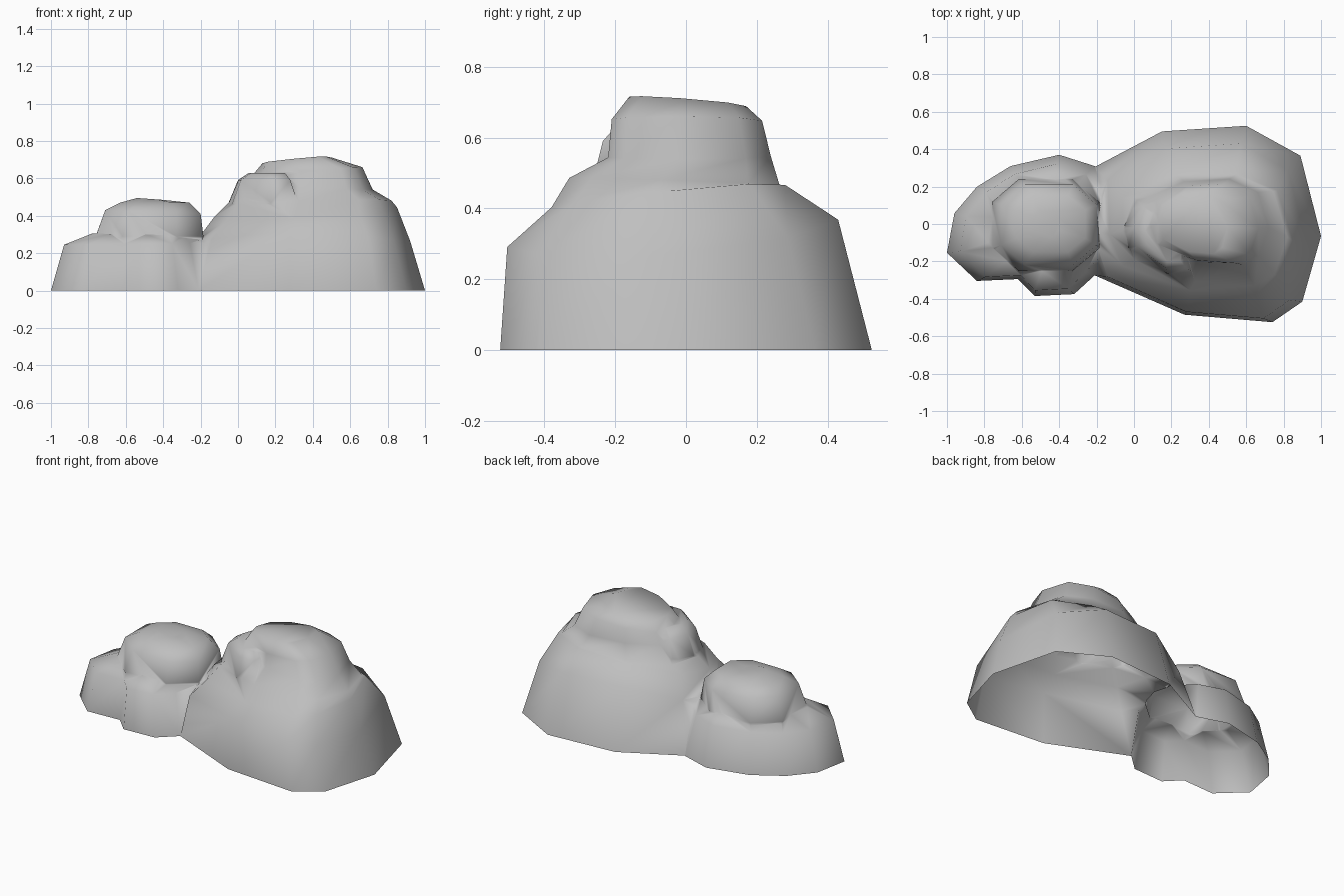
import bpy, bmesh

cube = bpy.data.objects.get("Cube")
if cube:
    bpy.data.objects.remove(cube, do_unlink=True)

stone = bpy.data.materials.new("stone_grey")
stone.use_nodes = True
stone.diffuse_color = (0.52, 0.52, 0.52, 1)
stone.node_tree.nodes["Principled BSDF"].inputs["Base Color"].default_value = stone.diffuse_color


def mound(name, outline, levels):
    """Stack copies of an outline, each fitted to a box (x0, x1, y0, y1, z, tilt_x, tilt_y, bow)."""
    xs, ys = zip(*outline)
    unit = [((x - min(xs)) / (max(xs) - min(xs)), (y - min(ys)) / (max(ys) - min(ys)))
            for x, y in outline]
    bm = bmesh.new()
    rings = []
    for x0, x1, y0, y1, z, tilt_x, tilt_y, bow in levels:
        ring = []
        for u, v in unit:
            across, along = 2 * u - 1, 2 * v - 1
            height = z + tilt_x * across + tilt_y * along - bow * across ** 2
            ring.append(bm.verts.new((x0 + u * (x1 - x0), y0 + v * (y1 - y0), height)))
        rings.append(ring)
    count = len(outline)
    for low, high in zip(rings, rings[1:]):
        for i in range(count):
            j = (i + 1) % count
            bm.faces.new((low[i], low[j], high[j], high[i]))
    bm.faces.new(rings[-1])
    bm.faces.new(rings[0][::-1])
    bmesh.ops.recalc_face_normals(bm, faces=bm.faces)
    mesh = bpy.data.meshes.new(name)
    bm.to_mesh(mesh)
    bm.free()
    mesh.materials.append(stone)
    obj = bpy.data.objects.new(name, mesh)
    bpy.context.collection.objects.link(obj)
    return obj


# Tall boulder with a stepped crown
large = mound("boulder_cluster",
    [(1, -.06), (.89, .37), (.6, .53), (.15, .5), (-.21, .31), (-.3, 0),
     (-.21, -.27), (.27, -.48), (.74, -.52), (.9, -.41)],
    [(-.3, 1, -.525, .525, 0, 0, 0, 0),
     (-.22, .92, -.505, .43, .35, 0, .03, .08),
     (-.13, .85, -.38, .28, .42, .03, .035, 0),
     (-.06, .82, -.33, .265, .47, .01, -.01, 0),
     (.03, .72, -.22, .24, .55, -.01, 0, 0),
     (.08, .665, -.21, .215, .64, .02, 0, 0),
     (.13, .5, -.16, .17, .695, .015, -.012, 0)])

# Low ledge around the foot of the dome
ledge = mound("low_ledge",
    [(-.05, .15), (-.21, .31), (-.4, .37), (-.66, .31), (-.84, .2), (-.96, .06),
     (-1, -.15), (-.84, -.3), (-.62, -.29), (-.53, -.38), (-.32, -.37),
     (-.21, -.27), (-.05, -.1)],
    [(-1, -.05, -.385, .37, 0, 0, 0, 0),
     (-.93, -.12, -.355, .32, .25, .005, 0, 0),
     (-.78, -.2, -.25, .24, .3, -.005, 0, 0)])

# Rounded dome
dome = mound("dome",
    [(2, -1), (2, 1), (1, 2), (-1, 2), (-2, 1), (-2, -1), (-1, -2), (1, -2)],
    [(-.7, -.25, -.2, .2, .1, 0, 0, 0),
     (-.76, -.185, -.25, .24, .29, 0, 0, 0),
     (-.71, -.2, -.22, .21, .42, -.01, 0, 0),
     (-.63, -.26, -.15, .15, .47, 0, 0, 0),
     (-.54, -.4, -.07, .07, .49, -.005, 0, 0)])

# Angular knob on the shoulder of the tall boulder
knob = mound("shoulder_knob",
    [(.3, -.26), (.3, .1), (.15, .18), (0, .14), (-.06, 0), (-.04, -.12), (.16, -.26)],
    [(.02, .3, -.22, .14, .3, 0, 0, 0),
     (-.05, .32, -.265, .17, .47, 0, 0, 0),
     (0, .28, -.235, .13, .59, 0, 0, 0),
     (.06, .25, -.2, .08, .63, 0, 0, 0)])

# Fuse the pieces into one shell
for piece in (ledge, dome, knob):
    fuse = large.modifiers.new("fuse", 'BOOLEAN')
    fuse.operation = 'UNION'
    fuse.solver = 'EXACT'
    fuse.object = piece
graph = bpy.context.evaluated_depsgraph_get()
fused = bpy.data.meshes.new_from_object(large.evaluated_get(graph))
large.modifiers.clear()
large.data = fused
for piece in (ledge, dome, knob):
    bpy.data.objects.remove(piece, do_unlink=True)

# Leave the underside open
bm = bmesh.new()
bm.from_mesh(fused)
under = [f for f in bm.faces if all(v.co.z < 0.001 for v in f.verts)]
bmesh.ops.delete(bm, geom=under, context='FACES')
bmesh.ops.remove_doubles(bm, verts=bm.verts, dist=0.002)
for face in bm.faces:
    face.smooth = True
    face.material_index = 0
bm.to_mesh(fused)
bm.free()
